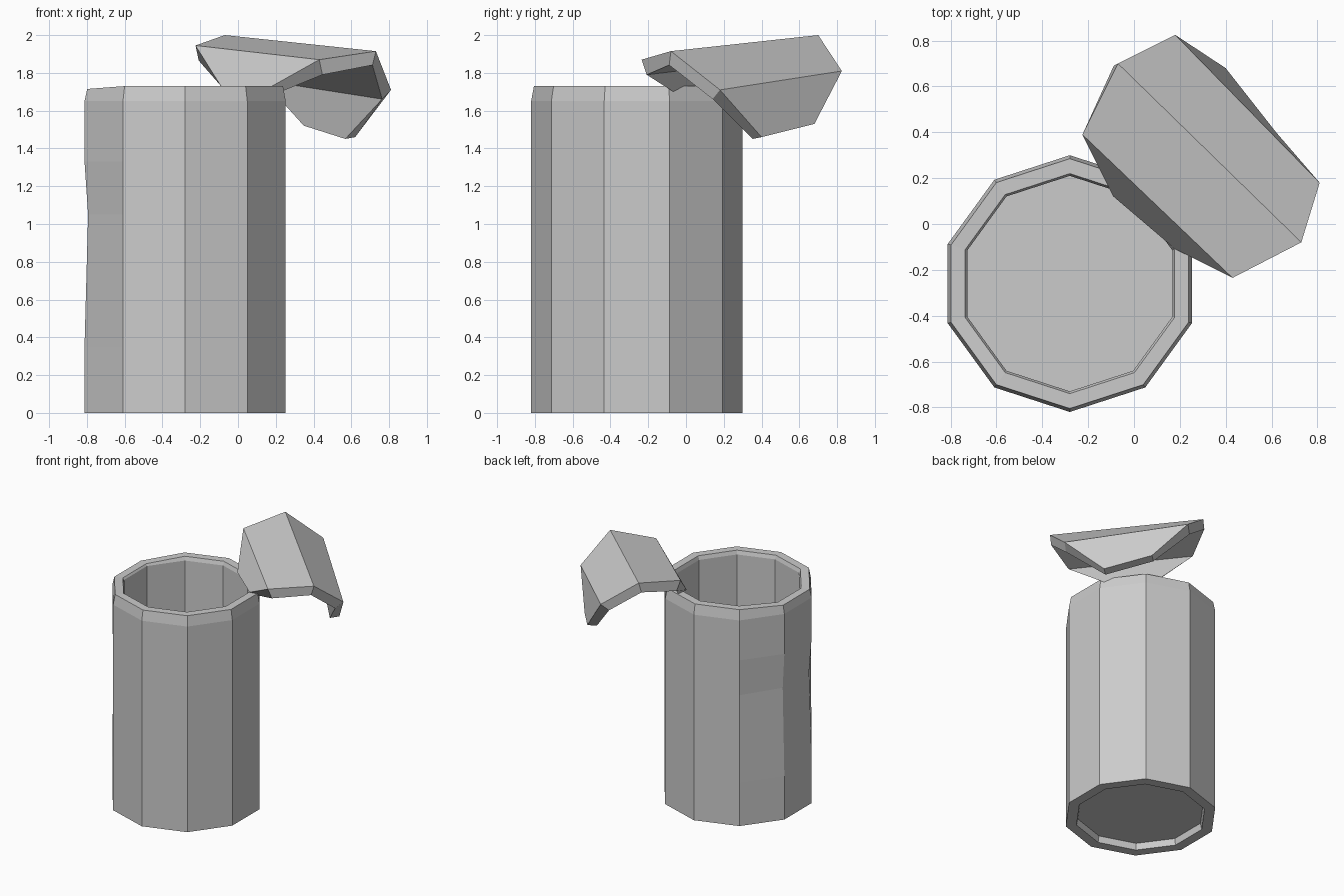
import bpy
import bmesh
from math import cos, sin, radians

cube = bpy.data.objects.get("Cube")
if cube:
    bpy.data.objects.remove(cube, do_unlink=True)

SIDES = 10
CENTRE = (-0.28, -0.26)

grey = bpy.data.materials.new("light_grey")
grey.use_nodes = True
grey.diffuse_color = (0.6, 0.6, 0.6, 1)
grey.node_tree.nodes["Principled BSDF"].inputs["Base Color"].default_value = (0.6, 0.6, 0.6, 1)


def add_object(name, bm):
    bmesh.ops.recalc_face_normals(bm, faces=bm.faces)
    mesh = bpy.data.meshes.new(name)
    bm.to_mesh(mesh)
    bm.free()
    mesh.materials.append(grey)
    obj = bpy.data.objects.new(name, mesh)
    bpy.context.collection.objects.link(obj)
    return obj


def bridge(bm, a, b, closed):
    n = len(a)
    for i in range(n if closed else n - 1):
        j = (i + 1) % n
        bm.faces.new((a[i], a[j], b[j], b[i]))


# Can body: a ten-sided profile, from the recessed base round to the inner floor
profile = [(0.47, 0.05), (0.48, 0), (0.56, 0), (0.56, 0.35), (0.56, 1.05),
           (0.56, 1.33), (0.56, 1.65), (0.545, 1.73), (0.48, 1.73),
           (0.47, 1.70), (0.47, 0.07)]
bm = bmesh.new()
rings = []
for r, z in profile:
    ring = []
    for i in range(SIDES):
        a = radians(90 + 36 * i)
        # Shallow dent in the left wall and slightly sunken rim above it
        on_left = i in (2, 3)
        rad = r - 0.02 if on_left and z == 1.05 else r
        height = z - 0.015 if on_left and z == 1.73 else z
        ring.append(bm.verts.new((CENTRE[0] + rad * cos(a), CENTRE[1] + rad * sin(a), height)))
    rings.append(ring)
for lower, upper in zip(rings, rings[1:]):
    bridge(bm, lower, upper, True)
bm.faces.new(rings[0])
bm.faces.new(rings[-1])
add_object("can_body", bm)

# Bent lid: a ten-sided disc folded along its chords, given thickness
chords = [((-0.09, 0.12, 1.73), (0.18, -0.11, 1.73)),
          ((-0.225, 0.39, 1.945), (0.43, -0.235, 1.87)),
          ((-0.07, 0.70, 2.0), (0.73, -0.08, 1.915)),
          ((0.18, 0.825, 1.81), (0.81, 0.18, 1.71)),
          ((0.40, 0.68, 1.53), (0.62, 0.40, 1.46))]
bm = bmesh.new()
rows = [[bm.verts.new(p) for p in chord] for chord in chords]
for first, second in zip(rows, rows[1:]):
    bridge(bm, first, second, False)
bm.normal_update()
bmesh.ops.recalc_face_normals(bm, faces=bm.faces)
bm.faces.ensure_lookup_table()
flip = bm.faces[1].normal.z < 0
lid = add_object("bent_lid", bm)
if flip or lid.data.polygons[1].normal.z < 0:
    lid.data.flip_normals()
shell = lid.modifiers.new("thickness", 'SOLIDIFY')
shell.thickness = 0.07
shell.offset = -1
shell.use_even_offset = True
